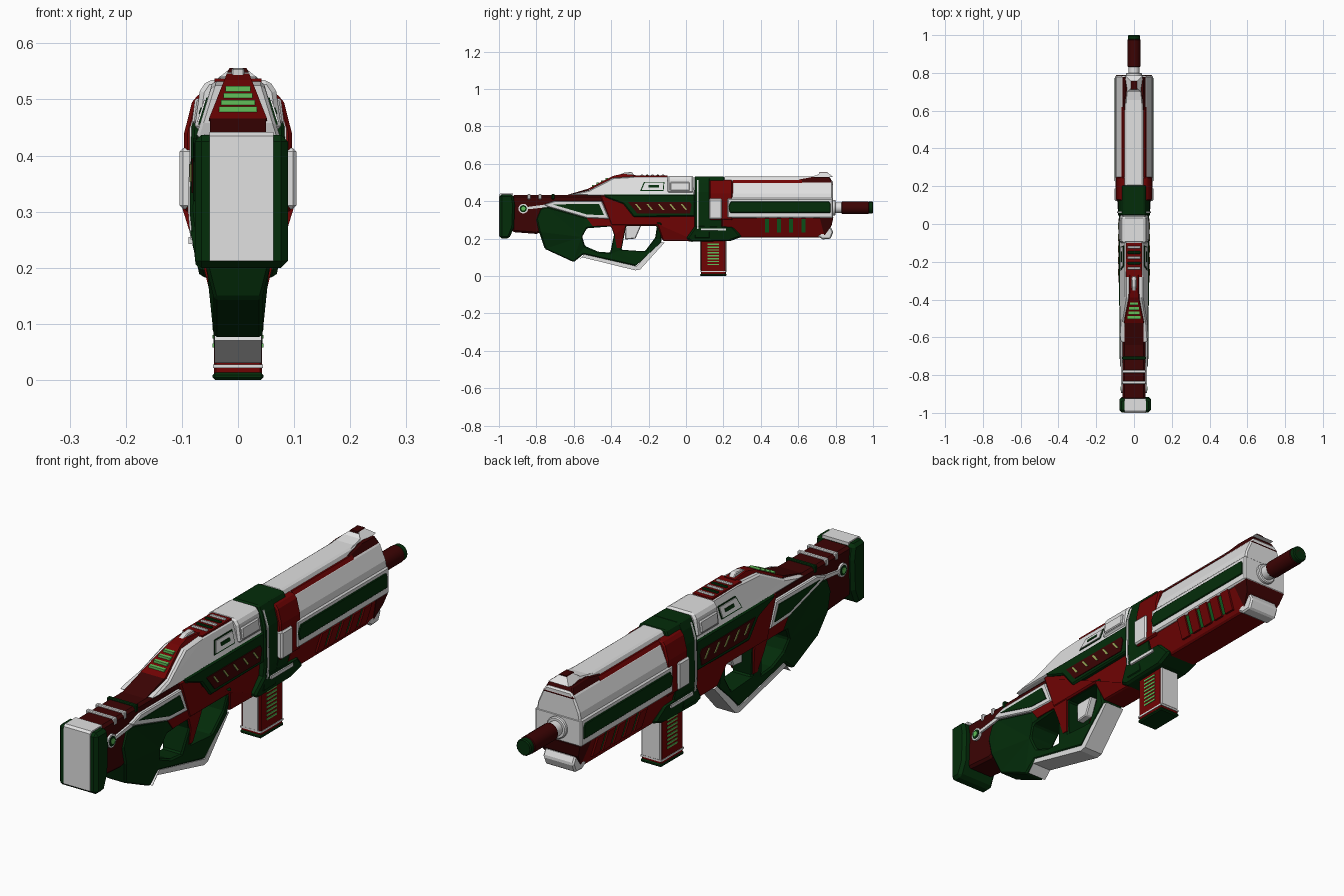
import bpy, bmesh, math
from mathutils import Matrix, Vector

cube = bpy.data.objects.get("Cube")
if cube:
    bpy.data.objects.remove(cube, do_unlink=True)

def material(name, *rgb):
    mat = bpy.data.materials.new(name)
    mat.use_nodes = True
    mat.diffuse_color = (*rgb, 1)
    mat.node_tree.nodes["Principled BSDF"].inputs["Base Color"].default_value = (*rgb, 1)
    return mat

WHITE = material("white", .75, .75, .75)
RED = material("red", .16, .001, .001)
MAROON = material("maroon", .045, .001, .001)
GREEN = material("dark green", .001, .026, .003)
LEAF = material("mid green", .005, .11, .014)
LIME = material("light green", .12, .52, .1)
OLIVE = material("olive", .33, .4, .1)

def finish(name, bm, colour, bevel=0):
    bmesh.ops.recalc_face_normals(bm, faces=bm.faces)
    mesh = bpy.data.meshes.new(name)
    bm.to_mesh(mesh)
    bm.free()
    mesh.materials.append(colour)
    obj = bpy.data.objects.new(name, mesh)
    bpy.context.scene.collection.objects.link(obj)
    if bevel:
        mod = obj.modifiers.new("chamfer", "BEVEL")
        mod.width = bevel
        mod.segments = 1
        mod.limit_method = "ANGLE"
        mod.angle_limit = math.radians(40)
    return obj

def ramp(z_low, half_low, z_high, half_high, extra=0):
    """Half width that changes with height."""
    def half(z):
        t = min(max((z - z_low) / (z_high - z_low), 0), 1)
        return half_low + (half_high - half_low) * t + extra
    return half

def prism(name, colour, half, outline, holes=(), bevel=0):
    """Side outline in (y, z), extruded across x; half is a width or a ramp."""
    width = half if callable(half) else lambda z: half
    bm = bmesh.new()
    for loop in (outline, *holes):
        verts = [bm.verts.new((0, y, z)) for y, z in loop]
        for a, b in zip(verts, verts[1:] + verts[:1]):
            bm.edges.new((a, b))
    bmesh.ops.triangle_fill(bm, edges=bm.edges[:], use_beauty=True, normal=(1, 0, 0))
    left = bm.verts[:]
    extruded = bmesh.ops.extrude_face_region(bm, geom=bm.faces[:], use_keep_orig=True)
    for v in left:
        v.co.x = -width(v.co.z)
    for v in extruded["geom"]:
        if isinstance(v, bmesh.types.BMVert):
            v.co.x = width(v.co.z)
    if not holes:
        bmesh.ops.dissolve_limit(bm, angle_limit=.01, verts=bm.verts[:], edges=bm.edges[:])
    return finish(name, bm, colour, bevel)

def box(name, colour, half, y0, y1, z0, z1, bevel=0):
    return prism(name, colour, half, [(y0, z0), (y1, z0), (y1, z1), (y0, z1)], bevel=bevel)

def beam(name, colour, y0, y1, section, bevel=0):
    """Mirrored half section in (x, z), extruded along y."""
    ring = section + [(-x, z) for x, z in reversed(section)]
    bm = bmesh.new()
    face = bm.faces.new([bm.verts.new((x, y0, z)) for x, z in ring])
    moved = bmesh.ops.extrude_face_region(bm, geom=[face], use_keep_orig=True)
    verts = [v for v in moved["geom"] if isinstance(v, bmesh.types.BMVert)]
    bmesh.ops.translate(bm, verts=verts, vec=(0, y1 - y0, 0))
    return finish(name, bm, colour, bevel)

def tube(name, colour, radius, length, centre, axis, bevel=0):
    bm = bmesh.new()
    turn = Vector((0, 0, 1)).rotation_difference(Vector(axis)).to_matrix().to_4x4()
    bmesh.ops.create_cone(bm, cap_ends=True, segments=16, radius1=radius, radius2=radius,
                          depth=length, matrix=Matrix.Translation(centre) @ turn)
    obj = finish(name, bm, colour, bevel)
    bpy.ops.object.select_all(action="DESELECT")
    obj.select_set(True)
    bpy.context.view_layer.objects.active = obj
    bpy.ops.object.shade_smooth_by_angle(angle=math.radians(35))

# Butt pad, slightly off centre, with a white plate that wraps over the top
pad = prism("butt_pad", GREEN, .083, [(-.997, .2), (-.945, .2), (-.92, .26), (-.915, .38),
                                      (-.925, .437), (-.997, .437)], bevel=.012)
plate = prism("butt_plate", WHITE, .057, [(-1, .212), (-1, .435), (-.99, .442), (-.925, .442),
                                          (-.925, .43), (-.985, .43), (-.985, .212)])
pad.location.x = plate.location.x = .006

# Stock core, top strips and side panel
prism("stock_core", MAROON, .06, [(-.93, .432), (-.45, .432), (-.38, .28), (-.55, .27),
                                  (-.76, .24), (-.8, .225), (-.93, .235)], bevel=.01)
for i, (y, colour) in enumerate([(-.84, WHITE), (-.78, WHITE), (-.71, GREEN)]):
    box(f"stock_strip_{i}", colour, .063, y - .008, y + .008, .41, .438, bevel=.003)
prism("stock_panel_rim", WHITE, .074, [(-.76, .383), (-.7, .402), (-.45, .402), (-.41, .305),
                                       (-.53, .31), (-.74, .37)], bevel=.004)
prism("stock_panel", GREEN, .077, [(-.715, .383), (-.465, .385), (-.438, .325), (-.53, .329)])
prism("stock_line", WHITE, .068, [(-.87, .366), (-.87, .354), (-.74, .368), (-.74, .384)])
for name, colour, radius, length in [("button_rim", WHITE, .026, .136),
                                     ("button_ring", GREEN, .019, .14),
                                     ("button_core", LIME, .011, .144)]:
    tube(name, colour, radius, length, (0, -.87, .36), (1, 0, 0))

# Skeleton frame with thumb hole and trigger guard
thumb_hole = [(-.555, .21), (-.53, .255), (-.4, .265), (-.385, .22), (-.405, .125),
              (-.47, .13), (-.54, .16)]
trigger_hole = [(-.345, .14), (-.32, .268), (-.155, .268), (-.165, .205), (-.22, .132)]
prism("grip_frame", GREEN, ramp(.17, .043, .235, .066),
      [(-.775, .362), (-.8, .3), (-.785, .235), (-.755, .145), (-.6, .074), (-.55, .115),
       (-.27, .052), (-.13, .183), (-.13, .285), (-.35, .3), (-.54, .315), (-.74, .37)],
      holes=[thumb_hole, trigger_hole], bevel=.006)
prism("guard_underside", WHITE, .042, [(-.585, .07), (-.555, .1), (-.27, .03), (-.245, .035),
                                       (-.115, .178), (-.14, .183), (-.265, .052), (-.545, .116)])
prism("grip_strut", RED, ramp(.14, .046, .235, .07),
      [(-.535, .315), (-.32, .315), (-.323, .265), (-.347, .15), (-.37, .15), (-.382, .22),
       (-.4, .268), (-.5, .268)])
prism("trigger", WHITE, .016, [(-.325, .28), (-.235, .28), (-.27, .2), (-.325, .195)], bevel=.004)

# Receiver body, green flank and slashed inset
prism("receiver", RED, ramp(.19, .05, .27, .073),
      [(-.46, .43), (.06, .43), (.06, .185), (-.125, .188), (-.153, .27), (-.4, .27)], bevel=.006)
prism("receiver_flank", GREEN, .08, [(-.44, .437), (.05, .437), (.05, .318), (-.28, .315),
                                     (-.335, .385), (-.43, .42)], bevel=.006)
prism("receiver_inset", MAROON, .083, [(-.31, .395), (.02, .395), (.03, .38), (.02, .333),
                                       (-.26, .333)])
for i in range(5):
    y = -.255 + i * .061
    prism(f"receiver_slash_{i}", OLIVE, .086, [(y - .018, .385), (y - .008, .385),
                                               (y + .018, .353), (y + .008, .353)])

# White upper shell with a red spine
shell = (.43, .076, .53, .045)
prism("upper_shell", WHITE, ramp(*shell),
      [(-.63, .432), (-.52, .458), (-.39, .525), (-.26, .533), (.03, .53), (.05, .43)], bevel=.006)
prism("spine_foot", MAROON, .05, [(-.64, .432), (-.525, .466), (-.5, .45), (-.5, .43)])
prism("shell_spine", RED, ramp(.465, .052, .546, .02),
      [(-.525, .466), (-.39, .535), (-.34, .546), (-.27, .54), (-.27, .48), (-.5, .455)])
prism("rear_sight", WHITE, .012, [(-.37, .535), (-.33, .553), (-.29, .556), (-.27, .53)], bevel=.003)
box("fin_bed", RED, .042, -.28, -.1, .5, .537)
for i in range(4):
    y = -.495 + i * .024
    z = .482 + i * .0122
    box(f"spine_slat_{i}", LIME, .034 - i * .004, y - .007, y + .007, z - .012, z + .005)
for i, colour in enumerate([WHITE, GREEN, WHITE, GREEN, WHITE]):
    y = -.235 + i * .028
    box(f"top_fin_{i}", colour, .034, y - .007, y + .007, .52, .542, bevel=.003)
prism("shell_window_rim", GREEN, ramp(*shell, .003),
      [(-.225, .503), (-.115, .503), (-.12, .455), (-.245, .455)])
prism("shell_window", WHITE, ramp(*shell, .006),
      [(-.22, .499), (-.12, .499), (-.124, .46), (-.237, .46)])
box("shell_window_slot", GREEN, ramp(*shell, .008), -.2, -.145, .474, .486)
beam("shell_block", WHITE, -.1, .04, [(.055, .535), (.068, .515), (.078, .445)], bevel=.008)
box("block_panel", WHITE, ramp(.445, .084, .515, .075), -.085, .02, .457, .502, bevel=.004)

# Green band around the middle, with its white seam
beam("middle_band", GREEN, .045, .13,
     [(.055, .533), (.07, .5), (.083, .45), (.086, .3), (.075, .2)], bevel=.006)
beam("band_roof", GREEN, .1, .205, [(.056, .532), (.07, .495)], bevel=.005)
beam("band_seam", WHITE, .058, .067, [(.066, .513), (.086, .45), (.089, .3), (.085, .25)])
prism("magazine_well", GREEN, ramp(.185, .068, .26, .086),
      [(.0, .2), (.05, .27), (.25, .262), (.3, .21), (.24, .188), (.03, .183)], bevel=.008)
box("band_skirt", GREEN, ramp(.215, .074, .3, .09), .12, .19, .215, .31)
box("well_strip", WHITE, .0885, .08, .215, .242, .255)

# Red collar with white side panels
beam("collar", RED, .125, .25, [(.068, .512), (.082, .495), (.096, .44), (.097, .3)], bevel=.006)
box("collar_panel", WHITE, .104, .122, .192, .305, .413, bevel=.006)

# Magazine
prism("magazine", RED, .043, [(.08, .21), (.213, .21), (.213, .008), (.08, .008)], bevel=.004)
box("magazine_rear", WHITE, .032, .074, .09, .03, .2)
box("magazine_front", WHITE, .042, .203, .217, .025, .2, bevel=.004)
box("magazine_trim", WHITE, .0445, .077, .216, .021, .028)
box("magazine_base", GREEN, .045, .076, .217, 0, .013, bevel=.004)
for i in range(8):
    z = .058 + i * .0155
    box(f"magazine_slat_{i}", LIME, .045, .115, .177, z, z + .007)

# Handguard
beam("guard_upper", WHITE, .24, .785, [(.052, .512), (.066, .495), (.09, .44), (.096, .405)], bevel=.006)
beam("guard_side", WHITE, .22, .787, [(.1, .416), (.1, .31)], bevel=.006)
prism("guard_stripe", GREEN, .104, [(.225, .37), (.24, .398), (.765, .398), (.773, .385),
                                    (.773, .338), (.235, .338)], bevel=.003)
lower = (.205, .06, .315, .094)
prism("guard_lower", RED, ramp(*lower),
      [(.19, .315), (.785, .315), (.775, .27), (.735, .205), (.19, .205)], bevel=.006)
prism("guard_nose", MAROON, ramp(*lower, .002), [(.715, .312), (.788, .312), (.778, .268), (.74, .215)])
# Green slots sunk between red ribs
box("guard_slots", LEAF, ramp(*lower, .001), .4, .66, .233, .305)
for i in range(5):
    y = .4 + i * .065
    box(f"guard_rib_{i}", RED, ramp(*lower, .008), y - .022, y + .022, .228, .31)
prism("front_lip", WHITE, .066, [(.7, .215), (.73, .196), (.772, .198), (.788, .235), (.772, .265)], bevel=.006)
beam("guard_edge", RED, .25, .62, [(.057, .512), (.066, .498)])
beam("guard_ridge", WHITE, .2, .7, [(.043, .531), (.053, .505)], bevel=.006)

# Front cap and notched sight
prism("front_cap", MAROON, ramp(.485, .068, .54, .045),
      [(.6, .515), (.68, .53), (.77, .528), (.788, .487), (.62, .495)], bevel=.004)
sight = (.53, .045, .556, .013)
prism("cap_stripe", WHITE, ramp(*sight),
      [(.62, .525), (.7, .538), (.72, .554), (.755, .554), (.785, .531), (.7, .52)])
box("cap_notch", MAROON, ramp(.53, .028, .556, .015), .713, .757, .53, .556)

# Barrel
along = (0, 1, 0)
tube("barrel_collar", WHITE, .042, .02, (0, .79, .365), along, .004)
tube("barrel_neck", WHITE, .029, .07, (0, .805, .365), along)
tube("barrel", MAROON, .034, .15, (0, .905, .365), along, .005)
tube("barrel_tip", GREEN, .032, .025, (0, .9875, .365), along, .004)
tube("barrel_bore", MAROON, .018, .004, (0, .998, .365), along)
